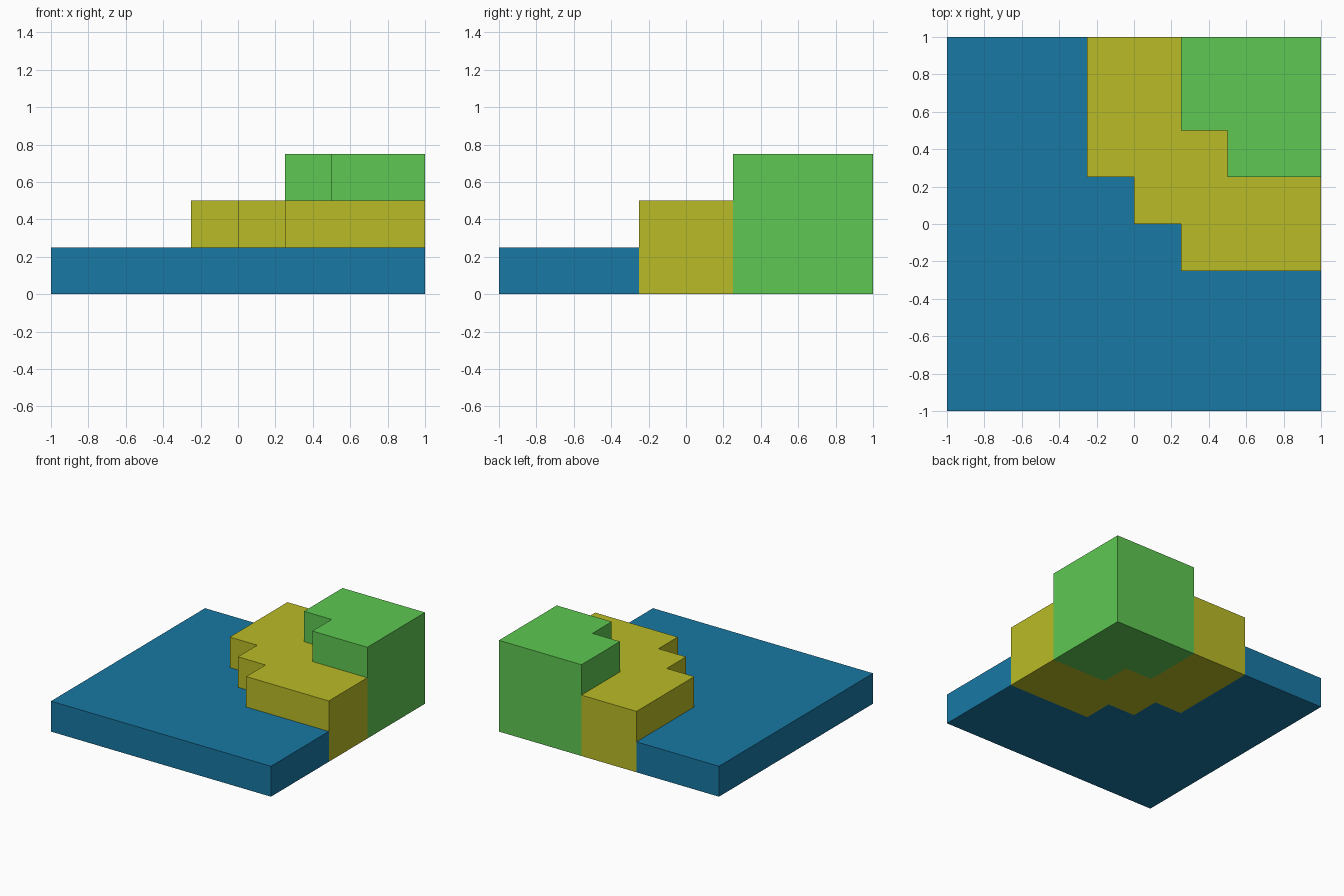
import bpy, bmesh

if "Cube" in bpy.data.objects:
    bpy.data.objects.remove(bpy.data.objects["Cube"])


def srgb(r, g, b):
    lin = lambda c: c / 12.92 if c <= 0.04045 else ((c + 0.055) / 1.055) ** 2.4
    return (lin(r / 255), lin(g / 255), lin(b / 255), 1.0)


def make_tier(name, outline, height, mat_name, color):
    """Extrude a flat outline from the ground up to the given height."""
    mat = bpy.data.materials.new(mat_name)
    mat.diffuse_color = color
    mat.use_nodes = True
    mat.node_tree.nodes["Principled BSDF"].inputs["Base Color"].default_value = mat.diffuse_color
    bm = bmesh.new()
    base = bm.faces.new([bm.verts.new((x, y, 0)) for x, y in outline])
    top = bmesh.ops.extrude_face_region(bm, geom=[base], use_keep_orig=True)
    verts = [v for v in top["geom"] if isinstance(v, bmesh.types.BMVert)]
    bmesh.ops.translate(bm, verts=verts, vec=(0, 0, height))
    bmesh.ops.recalc_face_normals(bm, faces=bm.faces)
    mesh = bpy.data.meshes.new(name)
    bm.to_mesh(mesh)
    bm.free()
    mesh.materials.append(mat)
    bpy.context.collection.objects.link(bpy.data.objects.new(name, mesh))


# Stepped borders between the tiers, from the back edge to the right edge
low_border = [(-0.25, 1), (-0.25, 0.25), (0, 0.25), (0, 0),
              (0.25, 0), (0.25, -0.25), (1, -0.25)]
high_border = [(0.25, 1), (0.25, 0.5), (0.5, 0.5), (0.5, 0.25), (1, 0.25)]

# Low ground, middle terrace and raised corner
make_tier("low_ground", [(-1, 1), (-1, -1), (1, -1)] + low_border[::-1],
          0.25, "blue", srgb(24, 120, 164))
make_tier("middle_terrace", low_border + high_border[::-1],
          0.5, "olive yellow", srgb(185, 187, 38))
make_tier("raised_corner", high_border + [(1, 1)],
          0.75, "green", srgb(94, 200, 82))
